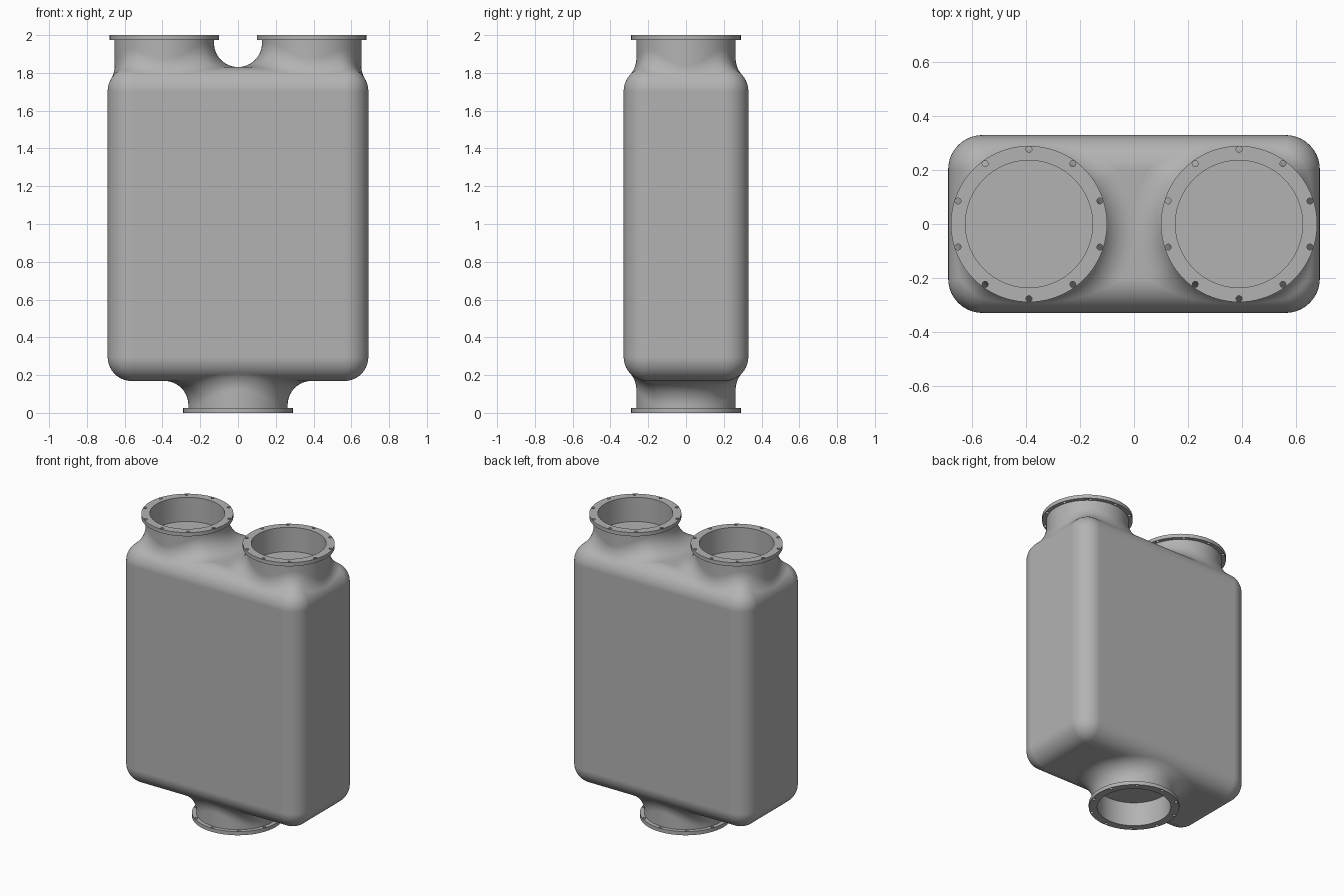
import bpy, bmesh
from math import sin, cos, pi, sqrt, radians
from mathutils import Vector

HALF = Vector((0.69, 0.33, 0.831))   # tank half sizes
MID = 1.0                            # tank centre height
BLEND = 0.127                        # radius of tank edges and neck fillets
CORE = HALF - Vector((BLEND,) * 3)
NECK_R, BORE_R, FLANGE_R = 0.263, 0.236, 0.29
FLANGE_T = 0.026
SEG, ARC = 80, 14

if "Cube" in bpy.data.objects:
    bpy.data.objects.remove(bpy.data.objects["Cube"], do_unlink=True)

steel = bpy.data.materials.new("grey_metal")
steel.use_nodes = True
GREY = (0.45, 0.45, 0.45, 1)
steel.diffuse_color = GREY
steel.node_tree.nodes["Principled BSDF"].inputs["Base Color"].default_value = GREY


def add_object(name, bm):
    mesh = bpy.data.meshes.new(name)
    bm.to_mesh(mesh)
    bm.free()
    mesh.materials.append(steel)
    obj = bpy.data.objects.new(name, mesh)
    bpy.context.collection.objects.link(obj)
    bpy.ops.object.select_all(action='DESELECT')
    obj.select_set(True)
    bpy.context.view_layer.objects.active = obj
    return obj


def loft(columns, closed=False, cap=False, flip=False):
    """Skin a list of columns (one profile per angle) into a surface."""
    bm = bmesh.new()
    grid = [[bm.verts.new(p) for p in col] for col in columns]
    n, rows = len(grid), len(grid[0])
    for j in range(n):
        a, b = grid[j], grid[(j + 1) % n]
        for i in range(rows if closed else rows - 1):
            k = (i + 1) % rows
            bm.faces.new((a[i], b[i], b[k], a[k]))
    if cap:
        bm.faces.new([col[-1] for col in grid])
    if flip:
        for v in bm.verts:
            v.co.z = 2 * MID - v.co.z
        bmesh.ops.reverse_faces(bm, faces=bm.faces[:])
    return bm


def spokes():
    return [Vector((cos(2 * pi * j / SEG), sin(2 * pi * j / SEG), 0)) for j in range(SEG)]


def neck(name, x, flip=False):
    """Hollow pipe stub with a rolling-ball fillet onto the rounded tank."""
    axis, up = Vector((x, 0, 0)), Vector((0, 0, 1))
    top = 2 * MID - FLANGE_T
    floor = MID + HALF.z + 0.001
    columns = []
    for d in spokes():
        ball = axis + d * (NECK_R + BLEND)
        near = Vector([max(-c, min(c, p)) for c, p in zip(CORE, ball)])
        near.z = MID + CORE.z
        gap = (ball - near).xy.length_squared
        ball.z = near.z + sqrt((2 * BLEND) ** 2 - gap)
        to_tank = (near - ball).normalized()
        col = [ball + to_tank.slerp(-d, i / ARC) * BLEND for i in range(ARC + 1)]
        col += [axis + d * NECK_R + up * top,
                axis + d * BORE_R + up * top,
                axis + d * BORE_R + up * floor]
        columns.append(col)
    add_object(name, loft(columns, cap=True, flip=flip))
    bpy.ops.object.shade_smooth_by_angle(angle=radians(35))


def flange(name, x, flip=False):
    """Flat ring with ten bolt holes."""
    top, low = 2 * MID, 2 * MID - FLANGE_T
    section = [(FLANGE_R, low), (FLANGE_R, top), (BORE_R, top), (BORE_R, low)]
    columns = [[Vector((x, 0, z)) + d * r for r, z in section] for d in spokes()]

    holes = bmesh.new()
    height = MID if flip else -MID
    for k in range(10):
        a = pi / 2 + k * pi / 5
        made = bmesh.ops.create_cone(holes, cap_ends=True, segments=16,
                                     radius1=0.011, radius2=0.011, depth=0.1)
        bmesh.ops.translate(holes, verts=made["verts"],
                            vec=(x + 0.277 * cos(a), 0.277 * sin(a), MID - height))
    cutter = add_object("hole_cutter", holes)
    cutter.hide_render = True

    ring = add_object(name, loft(columns, closed=True, flip=flip))
    cut = ring.modifiers.new("bolt_holes", 'BOOLEAN')
    cut.operation, cut.solver, cut.object = 'DIFFERENCE', 'EXACT', cutter
    bpy.ops.object.modifier_apply(modifier=cut.name)
    bpy.data.objects.remove(cutter, do_unlink=True)
    bpy.ops.object.shade_smooth_by_angle(angle=radians(35))


# Rounded tank body
box = bmesh.new()
bmesh.ops.create_cube(box, size=2)
bmesh.ops.scale(box, vec=HALF, verts=box.verts)
bmesh.ops.translate(box, vec=(0, 0, MID), verts=box.verts)
tank = add_object("tank_body", box)
bpy.ops.object.shade_smooth()
bevel = tank.modifiers.new("round_edges", 'BEVEL')
bevel.width, bevel.segments, bevel.harden_normals = BLEND, 14, True

# Two inlets on top, one outlet below
for label, x, flip in (("left_inlet", 0.39, False),
                       ("right_inlet", -0.39, False),
                       ("bottom_outlet", 0, True)):
    neck(label + "_neck", x, flip)
    flange(label + "_flange", x, flip)
